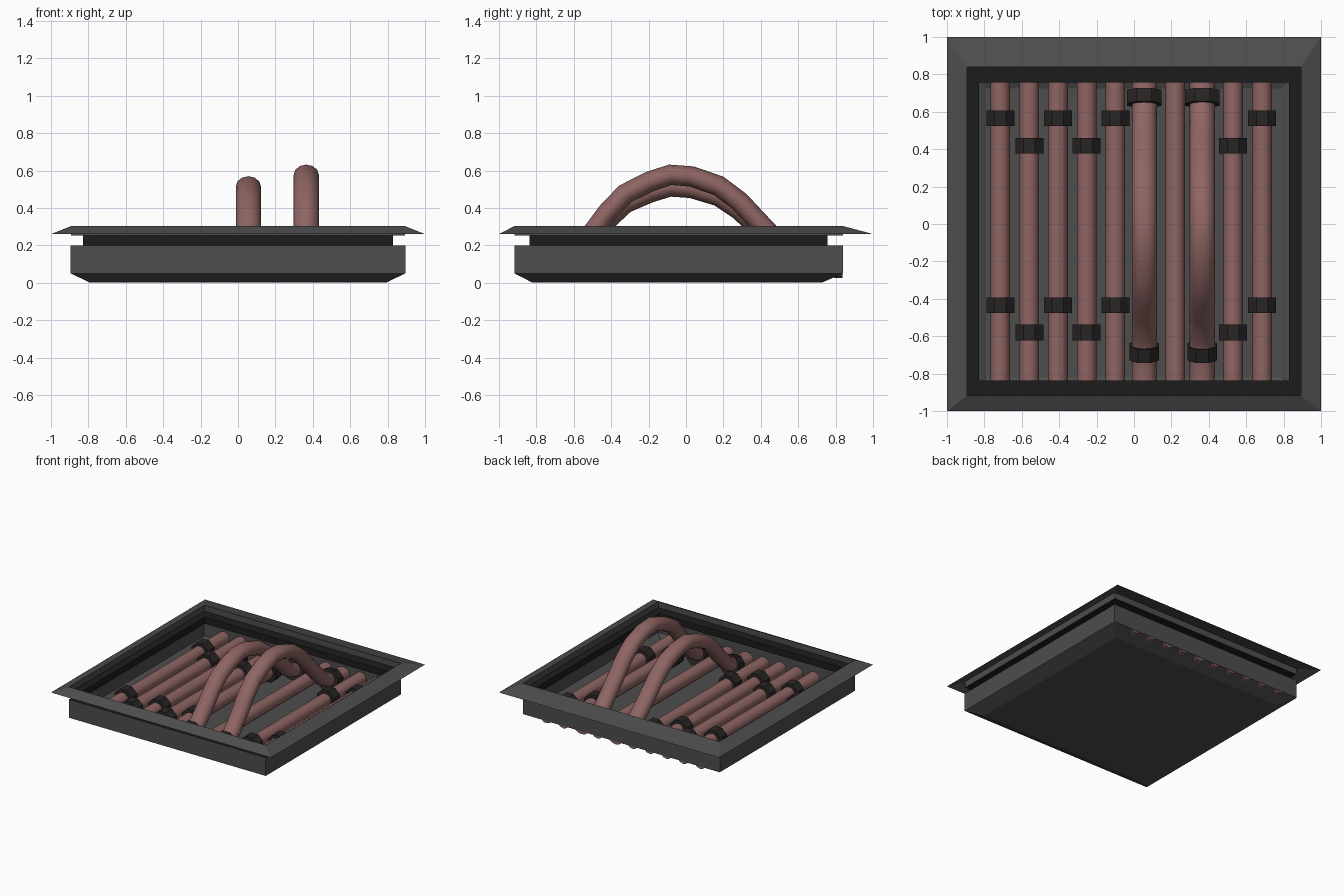
import bpy, bmesh, math
from mathutils import Vector

if "Cube" in bpy.data.objects:
    bpy.data.objects.remove(bpy.data.objects["Cube"])


def material(name, rgb):
    m = bpy.data.materials.new(name)
    m.diffuse_color = (*rgb, 1)
    m.use_nodes = True
    m.node_tree.nodes["Principled BSDF"].inputs["Base Color"].default_value = m.diffuse_color
    return m


GREY = material("dark_grey", (0.075, 0.075, 0.075))
BLACK = material("black", (0.012, 0.012, 0.012))
PIPE = material("dusty_red", (0.27, 0.13, 0.125))
CLAMP = material("clamp_black", (0.022, 0.018, 0.018))


def finish(name, bm, mat, smooth=False):
    bmesh.ops.recalc_face_normals(bm, faces=bm.faces)
    me = bpy.data.meshes.new(name)
    bm.to_mesh(me)
    bm.free()
    me.materials.append(mat)
    for p in me.polygons:
        p.use_smooth = smooth
    ob = bpy.data.objects.new(name, me)
    bpy.context.collection.objects.link(ob)
    if smooth:
        bpy.ops.object.select_all(action='DESELECT')
        ob.select_set(True)
        bpy.context.view_layer.objects.active = ob
        bpy.ops.object.shade_smooth_by_angle(angle=math.radians(50))
    return ob


def bridge(bm, rings):
    for a, b in zip(rings, rings[1:]):
        n = len(a)
        for i in range(n):
            j = (i + 1) % n
            bm.faces.new((a[i], a[j], b[j], b[i]))


def rect_loft(name, levels, mat, floor=False):
    """Rectangular sheet through levels of (half width, y front, y back, z)."""
    bm = bmesh.new()
    rings = [[bm.verts.new(c) for c in ((-x, y0, z), (x, y0, z), (x, y1, z), (-x, y1, z))]
             for x, y0, y1, z in levels]
    bridge(bm, rings)
    if floor:
        bm.faces.new(rings[-1])
    finish(name, bm, mat)


def tube(name, x, path, rx, r, sides, mat, smooth=True, spin=0.0):
    """Tube swept along (y, z) points in the plane at x."""
    bm = bmesh.new()
    pts = [Vector((x, y, z)) for y, z in path]
    rings = []
    for i, p in enumerate(pts):
        t = (pts[min(i + 1, len(pts) - 1)] - pts[max(i - 1, 0)]).normalized()
        up = Vector((1, 0, 0)).cross(t)
        ring = []
        for k in range(sides):
            a = 2 * math.pi * k / sides + spin
            ring.append(bm.verts.new(p + Vector((rx * math.cos(a), 0, 0)) + up * (r * math.sin(a))))
        rings.append(ring)
    bridge(bm, rings)
    bm.faces.new(rings[0])
    bm.faces.new(rings[-1])
    finish(name, bm, mat, smooth)


# Frame: sloped flange with its inner lip, black recessed neck, tray with bevelled base
rect_loft("flange", [(1, -1, 1, .26), (.893, -.918, .84, .303), (.893, -.918, .84, .252)], GREY)
rect_loft("neck", [(.893, -.918, .84, .254), (.83, -.837, .757, .254),
                   (.83, -.837, .757, .2), (.895, -.918, .84, .2)], BLACK)
rect_loft("tray", [(.895, -.918, .84, .2), (.895, -.918, .84, .05),
                   (.79, -.82, .725, 0)], GREY, floor=True)

# Straight pipes with staggered clamps
Z = .083
xs = [-.715, -.56, -.407, -.253, -.1, .055, .22, .365, .53, .685]
outer_clamps, inner_clamps = (.565, -.435), (.418, -.58)
clamps = {0: outer_clamps, 2: outer_clamps, 4: outer_clamps, 9: outer_clamps,
          1: inner_clamps, 3: inner_clamps, 8: inner_clamps}
for i, x in enumerate(xs):
    if i in (5, 7):
        continue
    tube(f"pipe_{i}", x, [(-.865, Z), (.838, Z)], .053, .053, 12, PIPE)
    for n, y in enumerate(clamps.get(i, ())):
        tube(f"clamp_{i}_{n}", x, [(y - .042, Z), (y + .042, Z)], .081, .081, 8, CLAMP,
             False, math.pi / 8)

# Burst pipes arching out of the tray, the left one lower
arch = [(-.865, .08), (-.72, .085), (-.6, .15), (-.49, .28), (-.42, .375), (-.325, .475),
        (-.195, .54), (-.085, .577), (.03, .568), (.175, .518), (.285, .435), (.43, .28),
        (.56, .145), (.69, .085), (.838, .08)]
for i, s in ((5, .875), (7, 1)):
    path = [(y, .08 + (z - .08) * s) for y, z in arch]
    tube(f"arched_pipe_{i}", xs[i], path, .067, .055, 12, PIPE)
    for n, (y, w, tilt) in enumerate(((.675, .1, -.008), (-.683, .086, .012))):
        tube(f"arch_clamp_{i}_{n}", xs[i], [(y - .036, .095 - tilt), (y + .036, .095 + tilt)],
             w, .085, 8, CLAMP, False, math.pi / 8)
